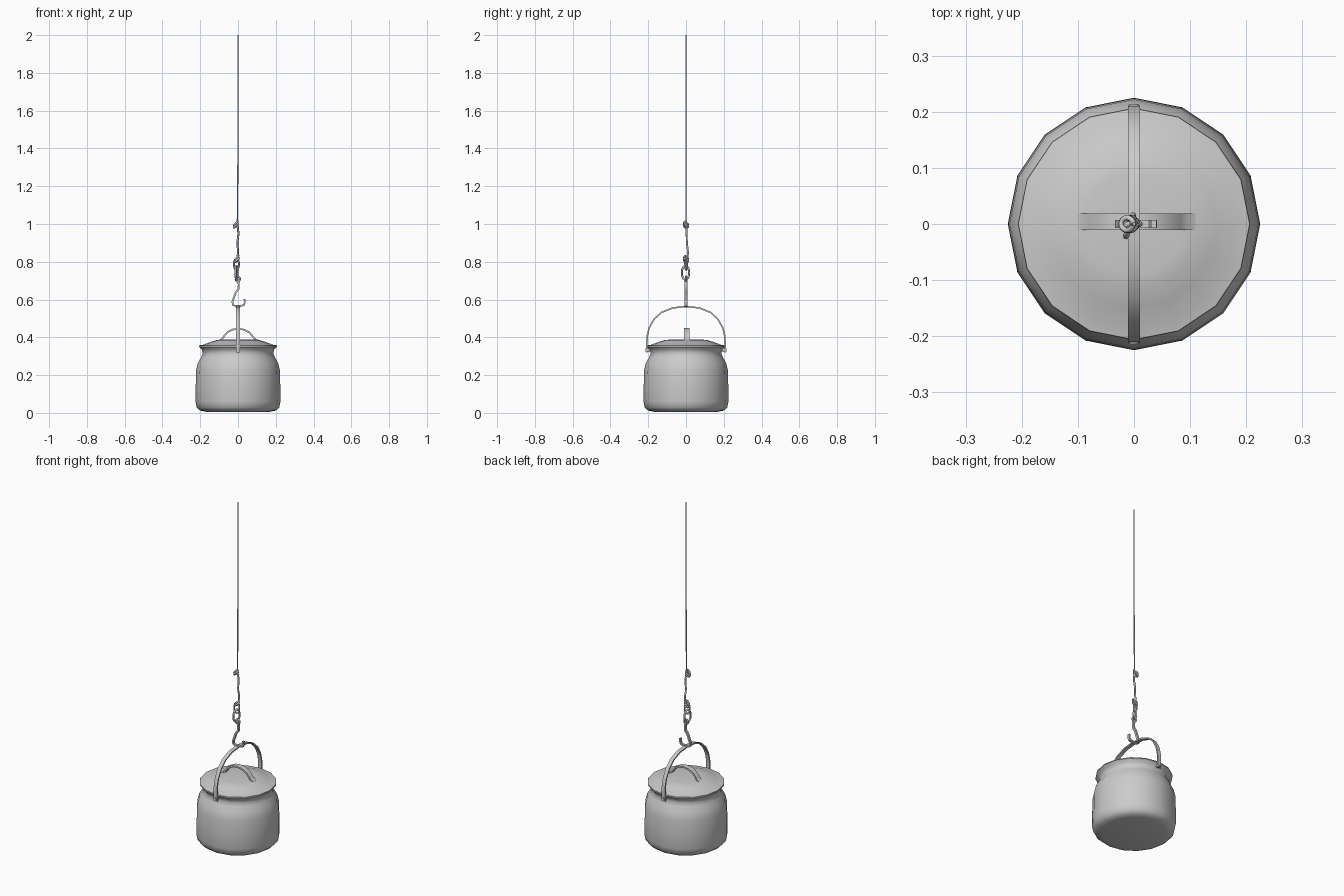
import bpy, bmesh, math
from mathutils import Vector

cube = bpy.data.objects.get("Cube")
if cube:
    bpy.data.objects.remove(cube, do_unlink=True)

metal = bpy.data.materials.new("grey metal")
metal.use_nodes = True
GREY = (0.6, 0.6, 0.6, 1)
metal.diffuse_color = GREY
metal.node_tree.nodes["Principled BSDF"].inputs["Base Color"].default_value = GREY


def finish(name, bm, angle=50):
    bmesh.ops.recalc_face_normals(bm, faces=bm.faces)
    mesh = bpy.data.meshes.new(name)
    bm.to_mesh(mesh)
    bm.free()
    mesh.materials.append(metal)
    obj = bpy.data.objects.new(name, mesh)
    bpy.context.collection.objects.link(obj)
    bpy.ops.object.select_all(action='DESELECT')
    obj.select_set(True)
    bpy.context.view_layer.objects.active = obj
    bpy.ops.object.shade_smooth_by_angle(angle=math.radians(angle))
    return obj


def bridge(bm, a, b):
    n = len(a)
    for i in range(n):
        bm.faces.new((a[i], a[(i + 1) % n], b[(i + 1) % n], b[i]))


def lathe(name, profile, sides=16):
    """Turn a (radius, z) profile about the z axis and cap both ends."""
    bm = bmesh.new()
    rings = [[bm.verts.new((r * math.cos(math.tau * i / sides),
                            r * math.sin(math.tau * i / sides), z))
              for i in range(sides)] for r, z in profile]
    for a, b in zip(rings, rings[1:]):
        bridge(bm, a, b)
    bm.faces.new(rings[0])
    bm.faces.new(rings[-1])
    return finish(name, bm)


def strap(name, path, half_width, thickness, across):
    """Sweep a flat rectangular section along a planar path."""
    bm = bmesh.new()
    side = Vector(across)
    pts = [Vector(p) for p in path]
    rings = []
    for i, p in enumerate(pts):
        along = pts[min(i + 1, len(pts) - 1)] - pts[max(i - 1, 0)]
        out = along.cross(side).normalized() * thickness / 2
        w = side * half_width
        rings.append([bm.verts.new(p + v) for v in (w + out, out - w, -w - out, w - out)])
    for a, b in zip(rings, rings[1:]):
        bridge(bm, a, b)
    bm.faces.new(rings[0])
    bm.faces.new(rings[-1])
    return finish(name, bm)


def wire(name, points, radius, closed=False):
    """Round wire along a smooth curve."""
    curve = bpy.data.curves.new(name, 'CURVE')
    curve.dimensions = '3D'
    curve.bevel_depth = radius
    curve.bevel_resolution = 1
    curve.resolution_u = 3
    curve.use_fill_caps = True
    spline = curve.splines.new('BEZIER')
    spline.bezier_points.add(len(points) - 1)
    for bp, p in zip(spline.bezier_points, points):
        bp.co = p
        bp.handle_left_type = bp.handle_right_type = 'AUTO'
    spline.use_cyclic_u = closed
    curve.materials.append(metal)
    obj = bpy.data.objects.new(name, curve)
    bpy.context.collection.objects.link(obj)
    return obj


def link_points(centre, half_w, half_h, turn):
    """Oval standing upright, turned about z (0 lies in the xz plane)."""
    c = Vector(centre)
    pts = []
    for i in range(8):
        a = math.tau * i / 8
        w = half_w * math.cos(a)
        pts.append(c + Vector((w * math.cos(turn), w * math.sin(turn), half_h * math.sin(a))))
    return pts


# Pot body with rounded base, shoulder, neck and flared rim
lathe("pot_body", [(0.17, 0.006), (0.2, 0.012), (0.218, 0.028), (0.225, 0.06),
                   (0.224, 0.14), (0.222, 0.225), (0.212, 0.265), (0.195, 0.295),
                   (0.187, 0.315), (0.192, 0.335), (0.207, 0.35), (0.203, 0.354)])

# Domed lid with a flat crown
lathe("lid", [(0.195, 0.348), (0.207, 0.352), (0.206, 0.357), (0.185, 0.361),
              (0.15, 0.374), (0.115, 0.385), (0.09, 0.388)])

# Lid grip with flattened feet
grip = [(-0.1, 0.382), (-0.085, 0.39), (-0.075, 0.405), (-0.055, 0.428), (-0.028, 0.441),
        (0.0, 0.445), (0.03, 0.441), (0.06, 0.426), (0.08, 0.402), (0.09, 0.39), (0.108, 0.382)]
strap("lid_grip", [(x, 0.004, z) for x, z in grip], 0.015, 0.009, (0, 1, 0))

# Bail handle arching front to back
half = [(0.207, 0.32), (0.207, 0.36), (0.206, 0.405), (0.195, 0.45), (0.17, 0.495),
        (0.13, 0.532), (0.07, 0.556)]
bail = [(-y, z) for y, z in half] + [(0, 0.563)] + half[::-1]
strap("bail_handle", [(0, y, z) for y, z in bail], 0.011, 0.008, (1, 0, 0))

# Rivets joining the bail to the neck
for sign, label in ((-1, "front"), (1, "back")):
    bm = bmesh.new()
    bmesh.ops.create_cone(bm, cap_ends=True, segments=8, radius1=0.008, radius2=0.008, depth=0.03)
    for v in bm.verts:
        x, y, z = v.co
        v.co = (x, sign * (0.199 + z), 0.333 + y)
    finish(label + "_rivet", bm)

# Hook carrying the bail, bent from flat bar
hook = [(0.0, 0.705), (0.004, 0.68), (0.002, 0.655), (-0.012, 0.638), (-0.02, 0.615),
        (-0.029, 0.59), (-0.028, 0.572), (-0.012, 0.565), (0.012, 0.566), (0.03, 0.57),
        (0.036, 0.585), (0.035, 0.602)]
strap("hook", [(x, 0, z) for x, z in hook], 0.007, 0.01, (0, 1, 0))

# Interlocked links above the hook
wire("lower_link", link_points((-0.008, -0.003, 0.742), 0.02, 0.037, math.radians(72)), 0.0055, True)
wire("upper_link", link_points((-0.008, 0, 0.787), 0.014, 0.03, math.radians(20)), 0.005, True)
wire("hook_eye", link_points((-0.001, 0, 0.708), 0.012, 0.014, 0), 0.005, True)


def coil(name, centre, radius, height, turns, lean):
    cx, cy, cz = centre
    pts = []
    for i in range(turns * 6 + 1):
        a = math.tau * i / 6
        x, y = radius * math.cos(a), radius * math.sin(a)
        pts.append((cx + x, cy + y, cz + height * (i / (turns * 6) - 0.5) + lean * x))
    wire(name, pts, 0.005)


# Wrapped knots, twisted stem and the long hanging wire
coil("lower_knot", (-0.006, 0, 0.812), 0.011, 0.026, 2, 0.7)
wire("stem", [(-0.006, 0.006, 0.8), (0.0, 0.01, 0.85), (-0.003, 0.005, 0.9),
              (0.002, 0.003, 0.95), (-0.004, 0, 1.0)], 0.0055)
coil("upper_knot", (-0.012, 0, 0.995), 0.011, 0.022, 2, 0.9)
wire("long_wire", [(-0.004, 0, 0.99), (-0.001, 0, 1.3), (0, 0, 1.6), (0, 0, 2.0)], 0.0035)
